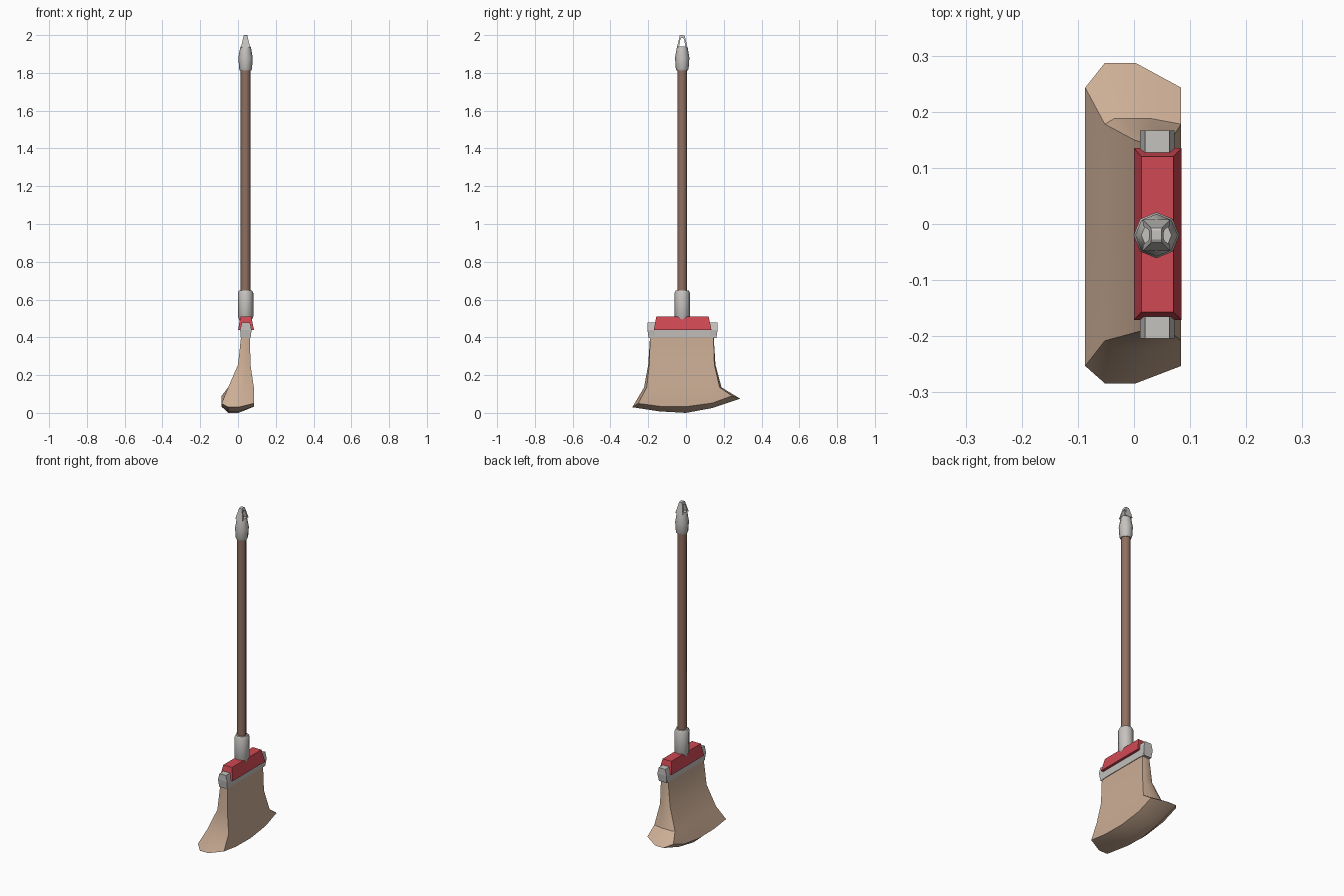
import bpy, bmesh, math

if "Cube" in bpy.data.objects:
    bpy.data.objects.remove(bpy.data.objects["Cube"])

CX, CY = 0.04, -0.02   # axis of the handle


def mat(name, rgb):
    m = bpy.data.materials.new(name)
    m.diffuse_color = (*rgb, 1)
    m.use_nodes = True
    m.node_tree.nodes["Principled BSDF"].inputs["Base Color"].default_value = m.diffuse_color
    return m


STRAW = mat("straw", (0.60, 0.42, 0.30))
RED = mat("red", (0.62, 0.065, 0.085))
METAL = mat("light_grey", (0.56, 0.54, 0.52))
WOOD = mat("brown_wood", (0.28, 0.16, 0.12))


def build(name, verts, faces, material, smooth=None):
    me = bpy.data.meshes.new(name)
    me.from_pydata(verts, [], faces)
    bm = bmesh.new()
    bm.from_mesh(me)
    bmesh.ops.recalc_face_normals(bm, faces=bm.faces)
    bm.to_mesh(me)
    bm.free()
    me.materials.append(material)
    ob = bpy.data.objects.new(name, me)
    bpy.context.collection.objects.link(ob)
    if smooth:
        bpy.ops.object.select_all(action='DESELECT')
        ob.select_set(True)
        bpy.context.view_layer.objects.active = ob
        bpy.ops.object.shade_smooth_by_angle(angle=math.radians(smooth))
    return ob


def loft(name, rings, material, smooth=None, caps=True):
    n = len(rings[0])
    verts = [p for r in rings for p in r]
    faces = [(k * n + i, k * n + (i + 1) % n, (k + 1) * n + (i + 1) % n, (k + 1) * n + i)
             for k in range(len(rings) - 1) for i in range(n)]
    if caps:
        faces += [tuple(range(n)), tuple(range(len(verts) - n, len(verts)))]
    return build(name, verts, faces, material, smooth)


def turned(name, profile, material, n=8):
    rings = [[(CX + r * math.cos(2 * math.pi * i / n), CY + r * math.sin(2 * math.pi * i / n), z)
              for i in range(n)] for r, z in profile]
    return loft(name, rings, material, 46)


def rect(x0, x1, y0, y1, z):
    return [(x0, y0, z), (x1, y0, z), (x1, y1, z), (x0, y1, z)]


# handle, lower ferrule and top cap
turned("handle", [(0.026, 0.60), (0.026, 1.83)], WOOD)
turned("ferrule", [(0.03, 0.475), (0.032, 0.49), (0.041, 0.51), (0.041, 0.635), (0.035, 0.647)], METAL)
turned("end_cap", [(0.030, 1.812), (0.034, 1.822), (0.038, 1.88), (0.029, 1.932), (0.027, 1.94)], METAL)

# hanging loop: tapered arch with an opening along x
arch = [(-0.028, 1.935), (-0.013, 1.997), (-0.008, 2.0), (0.008, 2.0), (0.013, 1.997), (0.028, 1.935),
        (0.017, 1.937), (0.010, 1.978), (0.005, 1.984), (-0.005, 1.984), (-0.010, 1.978), (-0.017, 1.937)]
half = lambda z: 0.009 + (2.0 - z) * 0.24
v = [(CX + s * half(z), CY + y, z) for s in (-1, 1) for y, z in arch]
f = [(i, (i + 1) % 12, (i + 1) % 12 + 12, i + 12) for i in range(12)]
for o in (0, 12):
    f += [(o + i, o + i + 1, o + 10 - i, o + 11 - i) for i in range(5)]
build("hanging_loop", v, f, METAL)

# red head block, grey band and its two end clips
loft("head_block", [rect(0, 0.085, -0.171, 0.135, 0.438),
                    rect(0.013, 0.07, -0.157, 0.12, 0.51)], RED)
loft("band", [rect(0.013, 0.067, -0.197, 0.157, 0.398),
              rect(0.013, 0.07, -0.197, 0.157, 0.44)], METAL)
for name, y0, y1 in (("front_clip", -0.204, -0.165), ("back_clip", 0.127, 0.167)):
    d = 0.006 if y0 < 0 else -0.006
    loft(name, [rect(0.015, 0.066, y0 + max(d, 0), y1 + min(d, 0), 0.396),
                rect(0.011, 0.072, y0, y1, 0.44),
                rect(0.02, 0.063, y0, y1, 0.478)], METAL)

# bristles: z, -x side, +x side, end x pair, front corner/end y, back corner/end y
levels = [(0.41, 0.017, 0.063, 0.030, 0.050, -0.190, -0.190, 0.145, 0.146),
          (0.255, 0.000, 0.066, 0.020, 0.045, -0.194, -0.200, 0.150, 0.156),
          (0.135, -0.052, 0.084, -0.035, 0.030, -0.208, -0.222, 0.178, 0.188),
          (None, -0.087, 0.084, -0.052, 0.003, -0.253, -0.284, 0.243, 0.287)]
mids = [-0.14, 0.0, 0.14]
edge_z = [0.035, 0.033, 0.052]        # side edge height at the mids
corner_z, end_z = (0.050, 0.030), (0.090, 0.075)
rings = []
for z, xa, xb, ea, eb, fc, fe, bc, be in levels:
    low = z is None
    w = (bc - fc) / 0.496
    my = [m * w - 0.02 * (1 - w) for m in mids]
    mz = edge_z if low else [z] * 3
    zf, zfe = corner_z if low else (z, z)
    zb, zbe = end_z if low else (z, z)
    ring = [(ea, fe, zfe), (eb, fe, zfe), (xb, fc, zf)]
    ring += [(xb, y, h) for y, h in zip(my, mz)]
    ring += [(xb, bc, zb), (eb, be, zbe), (ea, be, zbe), (xa, bc, zb)]
    ring += [(xa, y, h) for y, h in zip(my[::-1], mz[::-1])]
    ring += [(xa, fc, zf)]
    rings.append(ring)
n = len(rings[0])
verts = [p for r in rings for p in r]
faces = [(k * n + i, k * n + (i + 1) % n, (k + 1) * n + (i + 1) % n, (k + 1) * n + i)
         for k in range(3) for i in range(n)] + [tuple(range(n))]
# curved sole: a keel strip with a slope up to each side
b, q = 3 * n, 4 * n
keel = [0.008, 0.0, 0.026]
verts += [(0.003, y, h) for y, h in zip(mids, keel)] + [(-0.052, y, h) for y, h in zip(mids, keel)]
right = [b + 1, q, q + 1, q + 2, b + 7]
left = [b, q + 3, q + 4, q + 5, b + 8]
out_r = [b + i for i in (2, 3, 4, 5, 6)]
out_l = [b + i for i in (13, 12, 11, 10, 9)]
for s, t in ((right, left), (out_r, right), (left, out_l)):
    faces += [(s[i], s[i + 1], t[i + 1], t[i]) for i in range(4)]
build("bristles", verts, faces, STRAW, 32)
